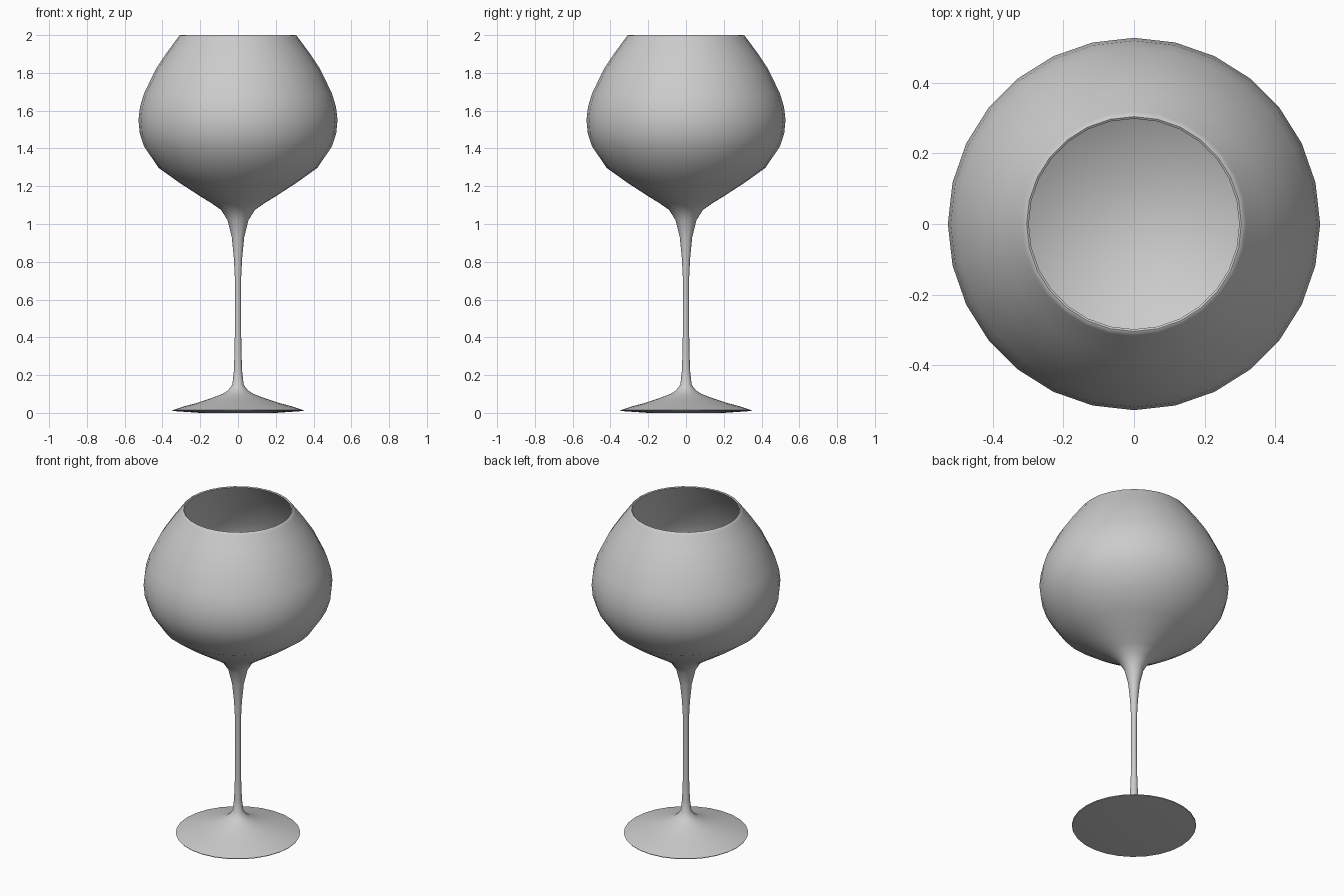
import bpy, bmesh, math

SEGMENTS = 28

# Half profiles (radius, height), running from the underside up and into the bowl
FOOT = [(0, 0), (0.20, 0.0), (0.345, 0.010), (0.347, 0.014), (0.29, 0.033),
        (0.22, 0.052), (0.15, 0.075), (0.08, 0.101), (0.05, 0.122), (0.03, 0.15)]
STEM = [(0.022, 0.22), (0.018, 0.33), (0.016, 0.50), (0.016, 0.70),
        (0.022, 0.82), (0.033, 0.93), (0.055, 1.02), (0.09, 1.075)]
BOWL_OUTSIDE = [(0.14, 1.11), (0.20, 1.147), (0.31, 1.218), (0.42, 1.297),
                (0.497, 1.41), (0.52, 1.48), (0.527, 1.55), (0.519, 1.62),
                (0.498, 1.69), (0.435, 1.82), (0.375, 1.91), (0.318, 1.987)]
RIM = [(0.311, 1.997), (0.304, 2.0), (0.298, 1.996)]
BOWL_INSIDE = [(0.36, 1.91), (0.42, 1.82), (0.483, 1.69), (0.504, 1.62),
               (0.512, 1.55), (0.505, 1.48), (0.483, 1.415), (0.405, 1.31),
               (0.30, 1.235), (0.20, 1.188), (0.10, 1.158), (0, 1.148)]


def lathe(name, profile):
    """Revolve a half profile around the z axis."""
    bm = bmesh.new()
    verts = [bm.verts.new((r, 0, z)) for r, z in profile]
    edges = [bm.edges.new(pair) for pair in zip(verts, verts[1:])]
    bmesh.ops.spin(bm, geom=verts + edges, cent=(0, 0, 0), axis=(0, 0, 1),
                   angle=math.tau, steps=SEGMENTS, use_duplicate=False)
    bmesh.ops.remove_doubles(bm, verts=bm.verts, dist=0.0005)
    bmesh.ops.recalc_face_normals(bm, faces=bm.faces)
    mesh = bpy.data.meshes.new(name)
    bm.to_mesh(mesh)
    bm.free()
    obj = bpy.data.objects.new(name, mesh)
    bpy.context.collection.objects.link(obj)
    return obj


# One continuous piece of glass: foot, stem, and thin-walled bowl
glass = lathe("wine_glass", FOOT + STEM + BOWL_OUTSIDE + RIM + BOWL_INSIDE)
bpy.context.view_layer.objects.active = glass
glass.select_set(True)
bpy.ops.object.shade_smooth_by_angle(angle=math.radians(50))
